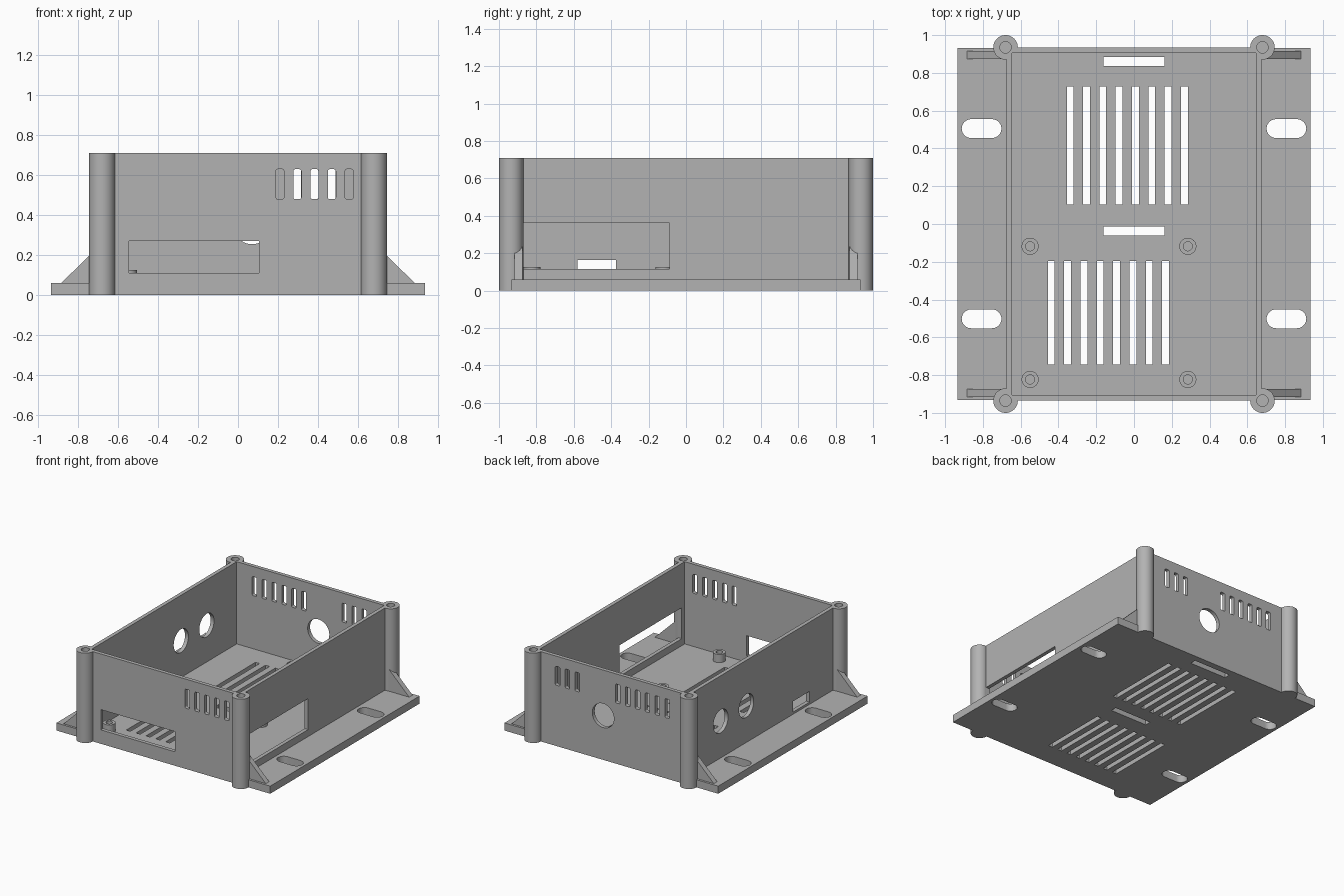
import bpy, bmesh
from math import sin, cos, pi
from mathutils import Vector

cube = bpy.data.objects.get("Cube")
if cube:
    bpy.data.objects.remove(cube, do_unlink=True)

grey = bpy.data.materials.new("plain_grey")
grey.use_nodes = True
grey.diffuse_color = (0.45, 0.45, 0.45, 1)
grey.node_tree.nodes["Principled BSDF"].inputs["Base Color"].default_value = (0.45, 0.45, 0.45, 1)

HEIGHT, FLOOR, WALL = 0.71, 0.06, 0.03
HALF_X, HALF_Y = 0.675, 0.935
AXES = {"X": lambda u, v, w: (w, u, v),
        "Y": lambda u, v, w: (u, w, v),
        "Z": lambda u, v, w: (u, v, w)}


def extrude(bm, outline, axis, start, end):
    """Extrude a closed 2D outline along an axis."""
    put = AXES[axis]
    low = [bm.verts.new(put(u, v, start)) for u, v in outline]
    high = [bm.verts.new(put(u, v, end)) for u, v in outline]
    n = len(outline)
    bm.faces.new(low)
    bm.faces.new(high)
    for i in range(n):
        j = (i + 1) % n
        bm.faces.new((low[i], low[j], high[j], high[i]))


def rounded(u, v, w, h, r=0.0):
    """Rectangle outline with rounded corners; r of half the size gives a circle."""
    pts = []
    steps = 10 if r else 0
    for k, (su, sv) in enumerate(((1, 1), (-1, 1), (-1, -1), (1, -1))):
        for i in range(steps + 1):
            a = pi / 2 * (k + i / max(steps, 1))
            p = Vector((u + su * (w / 2 - r) + r * cos(a), v + sv * (h / 2 - r) + r * sin(a)))
            if not pts or ((p - pts[-1]).length > 1e-5 and (p - pts[0]).length > 1e-5):
                pts.append(p)
    return pts


def disc(u, v, r):
    return rounded(u, v, 2 * r, 2 * r, r)


def make(name, parts):
    """Make one object from (outline, axis, start, end) parts."""
    bm = bmesh.new()
    for part in parts:
        extrude(bm, *part)
    bmesh.ops.recalc_face_normals(bm, faces=bm.faces)
    mesh = bpy.data.meshes.new(name)
    bm.to_mesh(mesh)
    bm.free()
    mesh.materials.append(grey)
    obj = bpy.data.objects.new(name, mesh)
    bpy.context.collection.objects.link(obj)
    return obj


def combine(target, operation, tool):
    """Apply a boolean and drop the tool."""
    tool.hide_render = True
    bpy.context.view_layer.objects.active = target
    mod = target.modifiers.new(operation, "BOOLEAN")
    mod.operation, mod.solver, mod.object = operation, "EXACT", tool
    bpy.ops.object.modifier_apply(modifier=mod.name)
    bpy.data.objects.remove(tool, do_unlink=True)


def smooth(obj):
    bpy.ops.object.select_all(action="DESELECT")
    obj.select_set(True)
    bpy.context.view_layer.objects.active = obj
    bpy.ops.object.shade_smooth_by_angle(angle=pi / 6)


corners = [(x, y) for x in (-0.68, 0.68) for y in (-HALF_Y, HALF_Y)]

# Flanged base, wall block and corner posts, then hollowed out
body = make("enclosure_body", [(rounded(0, 0, 1.87, 1.866), "Z", 0, FLOOR)])
combine(body, "UNION", make("wall_block", [(rounded(0, 0, 2 * HALF_X, 2 * HALF_Y), "Z", 0, HEIGHT)]))
combine(body, "UNION", make("corner_posts", [(disc(x, y, 0.065), "Z", 0, HEIGHT) for x, y in corners]))
combine(body, "DIFFERENCE", make("interior", [
    (rounded(0, 0, 2 * (HALF_X - WALL), 2 * (HALF_Y - WALL)), "Z", FLOOR, 1)]))

# Screw holes in the posts
holes = [(disc(x, y, 0.03), "Z", 0.3, 1) for x, y in corners]

# Floor vents, strap slots and mounting slots
through = ("Z", -0.1, 0.1)
for i in range(8):
    holes.append((rounded(-0.338 + 0.0864 * i, 0.415, 0.036, 0.625), *through))
    holes.append((rounded(-0.438 + 0.0864 * i, -0.47, 0.036, 0.55), *through))
for y in (0.86, -0.037):
    holes.append((rounded(0, y, 0.325, 0.048), *through))
for x in (-0.807, 0.807):
    for y in (-0.502, 0.505):
        holes.append((rounded(x, y, 0.21, 0.1, 0.0499), *through))

# Front wall: port window and vents
front = ("Y", -HALF_Y - 0.05, -HALF_Y + 0.05)
back = ("Y", HALF_Y - 0.05, HALF_Y + 0.05)
holes.append((rounded(-0.22, 0.19, 0.65, 0.16), *front))
for i in range(5):
    holes.append((rounded(0.21 + 0.0864 * i, 0.555, 0.04, 0.15, 0.01), *front))

# Back wall: round port and two groups of vents
holes.append((disc(0.07, 0.35, 0.095), *back))
for first, count in ((0.296, 3), (-0.49, 6)):
    for i in range(count):
        holes.append((rounded(first + 0.0864 * i, 0.555, 0.04, 0.15, 0.01), *back))

# Left wall: large window; right wall: two round ports and a small window
holes.append((rounded(-0.478, 0.238, 0.78, 0.245), "X", 0.6, 0.72))
right = ("X", -0.72, -0.6)
for y in (0.53, 0.21):
    holes.append((disc(y, 0.35, 0.092), *right))
holes.append((rounded(-0.478, 0.12, 0.205, 0.085), *right))

combine(body, "DIFFERENCE", make("openings", holes))
smooth(body)

# Board standoffs with screw holes
spots = [(x, y) for x in (-0.55, 0.285) for y in (-0.823, -0.118)]
standoffs = make("standoffs", [(disc(x, y, 0.045), "Z", FLOOR - 0.005, 0.125) for x, y in spots])
combine(standoffs, "DIFFERENCE", make("standoff_holes", [(disc(x, y, 0.024), "Z", 0, 1) for x, y in spots]))
smooth(standoffs)

# Triangular gussets between flange and walls
for side, s in (("left", 1), ("right", -1)):
    for end, y in (("front", -0.895), ("back", 0.895)):
        tri = [(s * 0.665, FLOOR - 0.005), (s * 0.89, FLOOR - 0.005), (s * 0.665, 0.275)]
        make(f"gusset_{end}_{side}", [(tri, "Y", y - 0.021, y + 0.021)])
